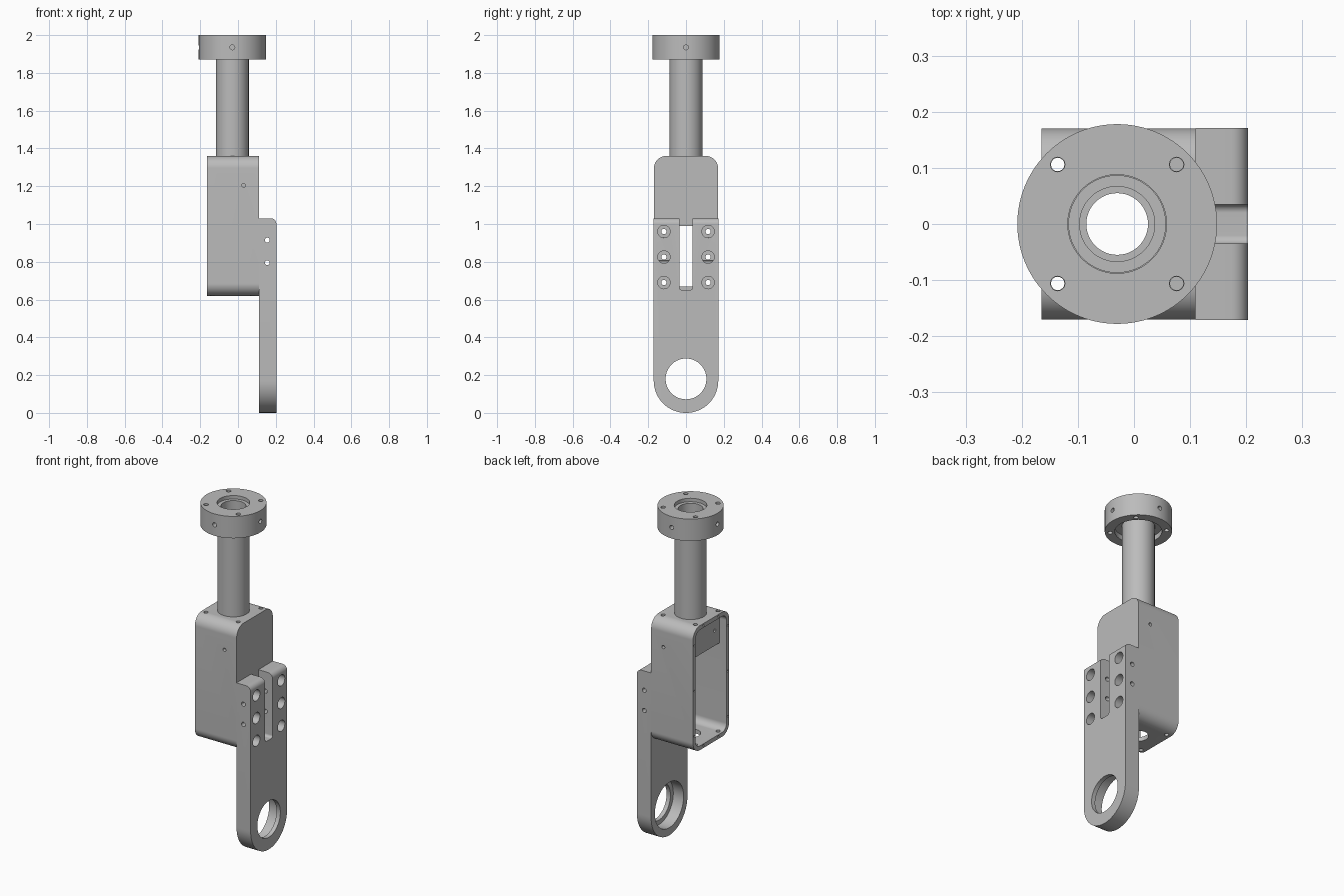
import bpy, bmesh
from math import sin, cos, pi, radians
from mathutils import Matrix, Vector

if "Cube" in bpy.data.objects:
    bpy.data.objects.remove(bpy.data.objects["Cube"])

grey = bpy.data.materials.new("machined grey")
grey.use_nodes = True
grey.diffuse_color = (0.5, 0.5, 0.5, 1)
grey.node_tree.nodes["Principled BSDF"].inputs["Base Color"].default_value = (0.5, 0.5, 0.5, 1)


def add(name, bm):
    bmesh.ops.recalc_face_normals(bm, faces=bm.faces[:])
    mesh = bpy.data.meshes.new(name)
    bm.to_mesh(mesh)
    bm.free()
    mesh.materials.append(grey)
    obj = bpy.data.objects.new(name, mesh)
    bpy.context.collection.objects.link(obj)
    return obj


def rod(name, start, end, r, sides=24):
    """Cylinder between two points."""
    a, b = Vector(start), Vector(end)
    turn = Vector((0, 0, 1)).rotation_difference(b - a).to_matrix().to_4x4()
    bm = bmesh.new()
    bmesh.ops.create_cone(bm, cap_ends=True, segments=sides, radius1=r, radius2=r,
                          depth=(b - a).length, matrix=Matrix.Translation((a + b) / 2) @ turn)
    return add(name, bm)


def slab(name, x0, x1, half, z0, z1, r_low, r_high, top_round=0):
    """Rounded rectangle in y-z, extruded along x."""
    pts = []
    corners = ((-1, z0, r_low, pi), (1, z0, r_low, 1.5 * pi),
               (1, z1, r_high, 0), (-1, z1, r_high, pi / 2))
    for side, z, r, start in corners:
        cz = z + r if z == z0 else z - r
        steps = 16 if r else 0
        for i in range(steps + 1):
            a = start + (pi / 2) * i / max(steps, 1)
            pts.append((side * (half - r) + r * cos(a), cz + r * sin(a)))
    bm = bmesh.new()
    face = bm.faces.new([bm.verts.new((x0, y, z)) for y, z in pts])
    out = bmesh.ops.extrude_face_region(bm, geom=[face])["geom"]
    bmesh.ops.translate(bm, vec=(x1 - x0, 0, 0),
                        verts=[v for v in out if isinstance(v, bmesh.types.BMVert)])
    bmesh.ops.remove_doubles(bm, verts=bm.verts[:], dist=1e-5)
    if top_round:
        edges = [e for e in bm.edges
                 if all(v.co.x > x1 - 1e-4 and v.co.z > z1 - 1e-4 for v in e.verts)]
        bmesh.ops.bevel(bm, geom=edges, offset=top_round, segments=8,
                        profile=0.5, affect='EDGES')
    return add(name, bm)


def cut(obj, *cutters):
    for c in cutters:
        mod = obj.modifiers.new("cut", 'BOOLEAN')
        mod.operation, mod.solver, mod.object = 'DIFFERENCE', 'EXACT', c
        bpy.context.view_layer.objects.active = obj
        bpy.ops.object.modifier_apply(modifier=mod.name)
        bpy.data.objects.remove(c)


def smooth(obj):
    bpy.ops.object.select_all(action='DESELECT')
    obj.select_set(True)
    bpy.context.view_layer.objects.active = obj
    bpy.ops.object.shade_smooth_by_angle(angle=radians(30))


AX = -0.03                      # axis of the tube and collar
BOLTS = [(AX + i * 0.106, j * 0.106) for i in (-1, 1) for j in (-1, 1)]
SCREWS = [(s * 0.117, z) for s in (-1, 1) for z in (0.69, 0.825, 0.96)]

# Housing: open on one side, with a solid block at the top that holds the tube
housing = slab("housing", -0.165, 0.11, 0.17, 0.62, 1.36, 0.065, 0.065)
cut(housing,
    slab("c", -0.12, 0.08, 0.145, 0.645, 1.15, 0.04, 0),
    slab("c", -0.2, -0.119, 0.145, 0.645, 1.335, 0.04, 0.04),
    slab("c", 0.05, 0.15, 0.035, 0.67, 0.99, 0, 0),
    rod("c", (AX, 0, 0.6), (AX, 0, 1.4), 0.055, 48))
for x, y in BOLTS:
    cut(housing, rod("c", (x, y, 0.6), (x, y, 0.7), 0.012, 16),
        rod("c", (x, y, 1.25), (x, y, 1.4), 0.012, 16))
for y, z in SCREWS:
    cut(housing, rod("c", (0.05, y, z), (0.15, y, z), 0.014, 16))
for s in (-1, 1):
    cut(housing, rod("c", (0.03, s * 0.2, 1.205), (0.03, s * 0.11, 1.205), 0.01, 16))
    # cover screw holes around the open rim
    for z in (0.72, 0.99, 1.26):
        cut(housing, rod("c", (-0.2, s * 0.157, z), (-0.12, s * 0.157, z), 0.006, 12))
    for z in (0.6325, 1.3475):
        cut(housing, rod("c", (-0.2, s * 0.07, z), (-0.14, s * 0.07, z), 0.006, 12))
    cut(housing, rod("c", (-0.2, s * 0.1, 1.24), (-0.08, s * 0.1, 1.24), 0.01, 12))

# Arm plate: round lower end, bearing bore, clamping slot and screws
arm = slab("arm_plate", 0.11, 0.203, 0.171, 0, 1.03, 0.1705, 0, 0.03)
cut(arm,
    rod("c", (0.05, 0, 0.18), (0.3, 0, 0.18), 0.108, 64),
    rod("c", (0.05, 0, 0.18), (0.178, 0, 0.18), 0.135, 64),
    slab("c", 0.05, 0.3, 0.035, 0.65, 1.1, 0.015, 0))
for y, z in SCREWS:
    cut(arm, rod("c", (0.05, y, z), (0.3, y, z), 0.014, 16),
        rod("c", (0.155, y, z), (0.3, y, z), 0.033, 24))
for z in (0.795, 0.915):
    cut(arm, rod("c", (0.155, -0.3, z), (0.155, 0.3, z), 0.013, 16))

# Tube
tube = rod("tube", (AX, 0, 1.355), (AX, 0, 1.98), 0.087, 64)
cut(tube, rod("c", (AX, 0, 1.3), (AX, 0, 2.1), 0.067, 48))

# Collar: recessed underneath, with bolt holes and radial set screw holes
collar = rod("collar", (AX, 0, 1.87), (AX, 0, 2), 0.178, 96)
cut(collar, rod("c", (AX, 0, 1.8), (AX, 0, 2.1), 0.088, 64),
    rod("c", (AX, 0, 1.8), (AX, 0, 1.9), 0.125, 64))
for x, y in BOLTS:
    cut(collar, rod("c", (x, y, 1.8), (x, y, 2.1), 0.013, 16))
for dx, dy in ((1, 0), (-1, 0), (0, 1), (0, -1)):
    cut(collar, rod("c", (AX + dx * 0.1, dy * 0.1, 1.935),
                    (AX + dx * 0.2, dy * 0.2, 1.935), 0.013, 16))

for part in (housing, arm, tube, collar):
    smooth(part)
